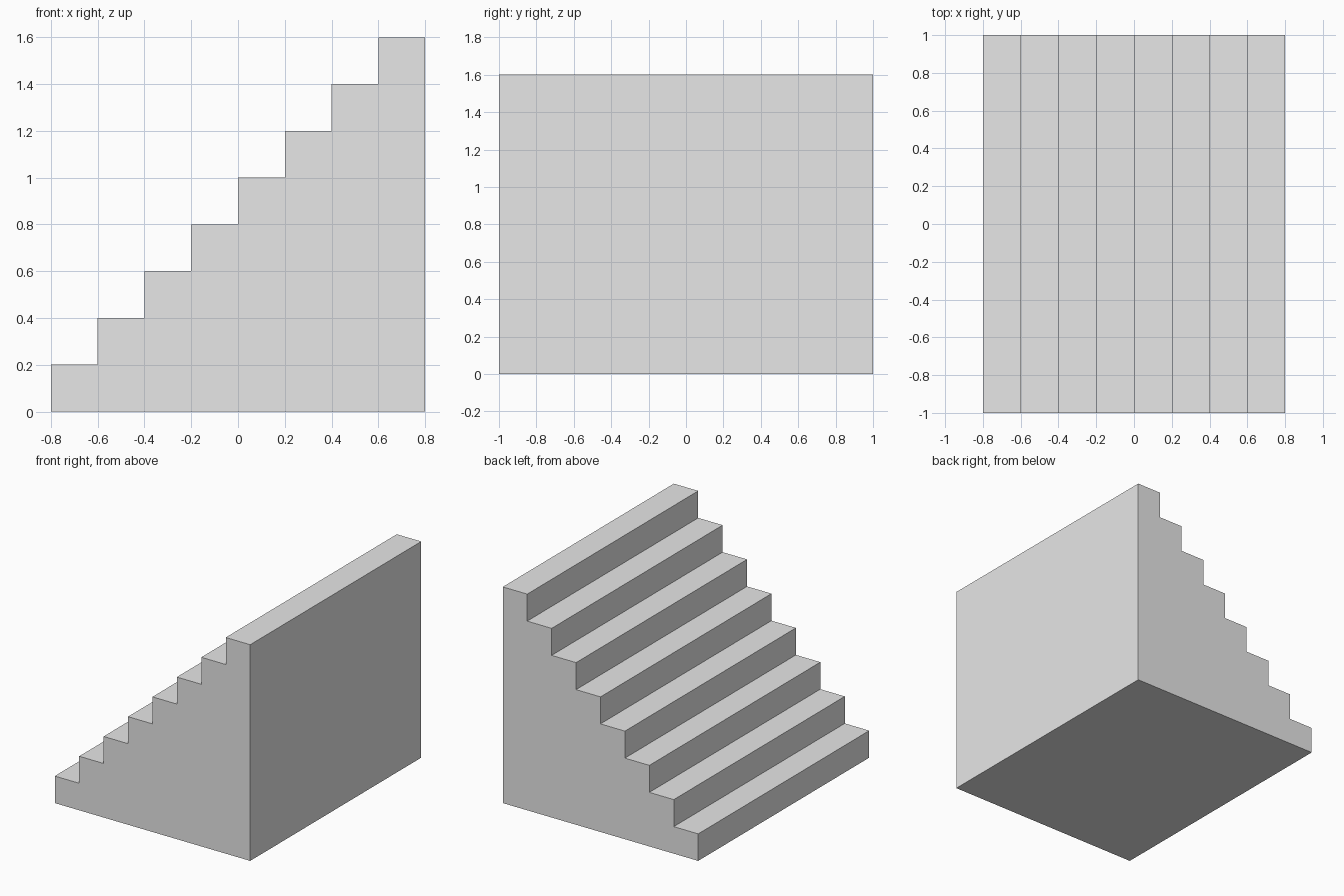
import bpy
import bmesh

default = bpy.data.objects.get("Cube")
if default:
    bpy.data.objects.remove(default, do_unlink=True)

STEPS = 8
SIZE = 0.2              # tread depth and riser height
HALF_WIDTH = 1.0        # extent along y
START = -STEPS * SIZE / 2

# Plain grey material
grey = bpy.data.materials.new("light_grey")
grey.use_nodes = True
colour = (0.8, 0.8, 0.8, 1.0)
grey.diffuse_color = colour
grey.node_tree.nodes["Principled BSDF"].inputs["Base Color"].default_value = colour

# Stepped side profile, rising towards +x
profile = [(START, 0.0)]
for i in range(STEPS):
    top = (i + 1) * SIZE
    profile += [(START + i * SIZE, top), (START + top, top)]
profile.append((-START, 0.0))

# Extrude the profile across the width into one solid staircase
bm = bmesh.new()
side = bm.faces.new([bm.verts.new((x, -HALF_WIDTH, z)) for x, z in profile])
extruded = bmesh.ops.extrude_face_region(bm, geom=[side], use_keep_orig=True)
moved = [g for g in extruded["geom"] if isinstance(g, bmesh.types.BMVert)]
bmesh.ops.translate(bm, verts=moved, vec=(0, 2 * HALF_WIDTH, 0))
bmesh.ops.recalc_face_normals(bm, faces=bm.faces)

mesh = bpy.data.meshes.new("staircase")
bm.to_mesh(mesh)
bm.free()
mesh.materials.append(grey)
bpy.context.collection.objects.link(bpy.data.objects.new("staircase", mesh))
